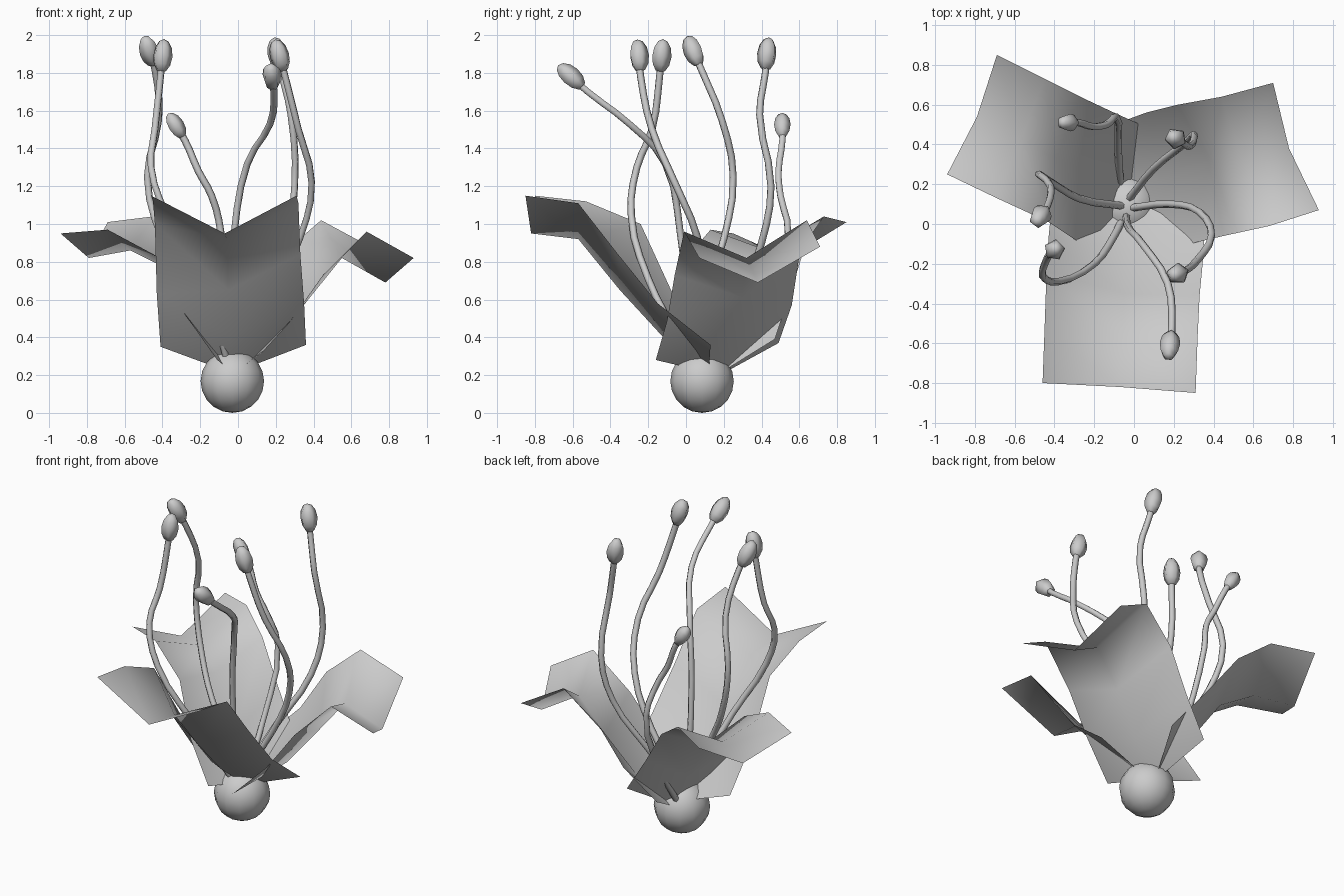
import bpy
import bmesh
from mathutils import Matrix, Vector

default_cube = bpy.data.objects.get("Cube")
if default_cube:
    bpy.data.objects.remove(default_cube, do_unlink=True)


def make_material(name, colour):
    material = bpy.data.materials.new(name)
    material.use_nodes = True
    material.diffuse_color = colour
    material.node_tree.nodes["Principled BSDF"].inputs["Base Color"].default_value = colour
    return material


pale_grey = make_material("pale grey", (0.6, 0.6, 0.6, 1))


def finish_mesh(name, bm):
    """Turn a bmesh into a smooth shaded object."""
    for face in bm.faces:
        face.smooth = True
    mesh = bpy.data.meshes.new(name)
    bm.to_mesh(mesh)
    bm.free()
    mesh.materials.append(pale_grey)
    obj = bpy.data.objects.new(name, mesh)
    bpy.context.collection.objects.link(obj)
    return obj


def make_petal(name, rows):
    """Folded sheet: each row gives one edge, the crease and the other edge."""
    bm = bmesh.new()
    grid = [[bm.verts.new(point) for point in row] for row in rows]
    for lower, upper in zip(grid, grid[1:]):
        for i in range(len(lower) - 1):
            bm.faces.new((lower[i], lower[i + 1], upper[i + 1], upper[i]))
    return finish_mesh(name, bm)


def make_ball(name, segments, rings, matrix):
    bm = bmesh.new()
    bmesh.ops.create_uvsphere(bm, u_segments=segments, v_segments=rings, radius=1, matrix=matrix)
    return finish_mesh(name, bm)


def make_stamen(name, path, tip, head_size=1):
    """Thin bent stalk with an egg shaped head that follows its last bend."""
    curve = bpy.data.curves.new(name + "_stalk", "CURVE")
    curve.dimensions = "3D"
    curve.bevel_depth = 0.019
    curve.bevel_resolution = 1
    curve.resolution_u = 3
    curve.use_fill_caps = True
    spline = curve.splines.new("BEZIER")
    points = path + [tip]
    spline.bezier_points.add(len(points) - 1)
    for knot, point in zip(spline.bezier_points, points):
        knot.co = point
        knot.handle_left_type = knot.handle_right_type = "AUTO"
    curve.materials.append(pale_grey)
    stalk = bpy.data.objects.new(name + "_stalk", curve)
    bpy.context.collection.objects.link(stalk)
    bpy.ops.object.select_all(action="DESELECT")
    stalk.select_set(True)
    bpy.context.view_layer.objects.active = stalk
    bpy.ops.object.convert(target="MESH")
    bpy.ops.object.shade_smooth()

    direction = Vector(tip) - Vector(path[-1])
    turn = direction.to_track_quat("Z", "Y").to_matrix().to_4x4()
    shape = Matrix.Diagonal((0.054 * head_size, 0.054 * head_size, 0.09 * head_size, 1))
    make_ball(name + "_head", 5, 6, Matrix.Translation(tip) @ turn @ shape)


# Round base
make_ball("flower_base", 12, 10,
          Matrix.Translation((-0.03, 0.085, 0.168)) @ Matrix.Scale(0.168, 4))

# Three creased petals, listed from the base to the tip
make_petal("front_petal", [
    [(-0.41, 0.13, 0.35), (-0.03, 0.12, 0.21), (0.36, 0.13, 0.36)],
    [(-0.43, -0.07, 0.63), (-0.04, -0.12, 0.4), (0.35, -0.15, 0.58)],
    [(-0.44, -0.24, 1.0), (-0.05, -0.35, 0.65), (0.33, -0.36, 0.84)],
    [(-0.45, -0.53, 1.12), (-0.06, -0.57, 0.92), (0.32, -0.57, 1.11)],
    [(-0.46, -0.8, 1.15), (-0.07, -0.82, 0.95), (0.31, -0.85, 1.15)],
])
make_petal("left_petal", [
    [(0.07, -0.16, 0.28), (-0.03, 0.18, 0.2), (-0.13, 0.49, 0.37)],
    [(0.28, -0.1, 0.49), (0.19, 0.24, 0.37), (0.06, 0.56, 0.57)],
    [(0.45, -0.06, 0.73), (0.38, 0.3, 0.61), (0.22, 0.6, 0.83)],
    [(0.68, -0.01, 0.96), (0.55, 0.32, 0.82), (0.44, 0.64, 1.02)],
    [(0.93, 0.07, 0.82), (0.78, 0.38, 0.69), (0.7, 0.71, 0.88)],
])
make_petal("right_petal", [
    [(-0.11, -0.15, 0.28), (-0.02, 0.18, 0.21), (0.1, 0.47, 0.39)],
    [(-0.28, -0.09, 0.52), (-0.19, 0.25, 0.46), (-0.1, 0.56, 0.66)],
    [(-0.43, 0.01, 0.83), (-0.39, 0.33, 0.77), (-0.27, 0.64, 0.91)],
    [(-0.69, 0.13, 0.97), (-0.57, 0.43, 0.86), (-0.45, 0.73, 1.04)],
    [(-0.94, 0.25, 0.95), (-0.79, 0.54, 0.82), (-0.69, 0.85, 1.01)],
])

# Six stamens, each a path and the centre of its head
make_stamen("front_left_stamen", [
    (-0.04, 0.04, 0.29), (-0.02, -0.03, 0.95), (0.05, -0.11, 1.32),
    (0.17, -0.3, 1.53), (0.19, -0.52, 1.7)], (0.18, -0.61, 1.78))
make_stamen("front_right_stamen", [
    (-0.06, 0.02, 0.28), (-0.1, -0.06, 0.43), (-0.2, -0.2, 0.71), (-0.38, -0.29, 1.05),
    (-0.46, -0.26, 1.3), (-0.44, -0.18, 1.5), (-0.41, -0.14, 1.78)], (-0.4, -0.13, 1.89))
make_stamen("side_right_stamen", [
    (-0.05, 0.09, 0.3), (-0.28, 0.13, 0.7), (-0.4, 0.2, 0.92),
    (-0.48, 0.25, 1.25), (-0.42, 0.19, 1.55), (-0.44, 0.08, 1.82)], (-0.47, 0.04, 1.915))
make_stamen("side_left_stamen", [
    (-0.02, 0.08, 0.3), (0.18, 0.1, 0.62), (0.33, 0.06, 0.93),
    (0.39, -0.06, 1.22), (0.32, -0.18, 1.5), (0.25, -0.24, 1.78)], (0.22, -0.25, 1.89))
make_stamen("back_left_stamen", [
    (-0.03, 0.12, 0.3), (0.1, 0.28, 0.6), (0.25, 0.4, 0.9),
    (0.3, 0.45, 1.2), (0.28, 0.39, 1.58), (0.23, 0.42, 1.8)], (0.21, 0.43, 1.9))
make_stamen("back_right_stamen", [
    (-0.07, 0.2, 0.26), (-0.08, 0.38, 0.53), (-0.09, 0.54, 0.95),
    (-0.14, 0.5, 1.15), (-0.21, 0.49, 1.28), (-0.28, 0.51, 1.44)], (-0.33, 0.51, 1.52), 0.85)
